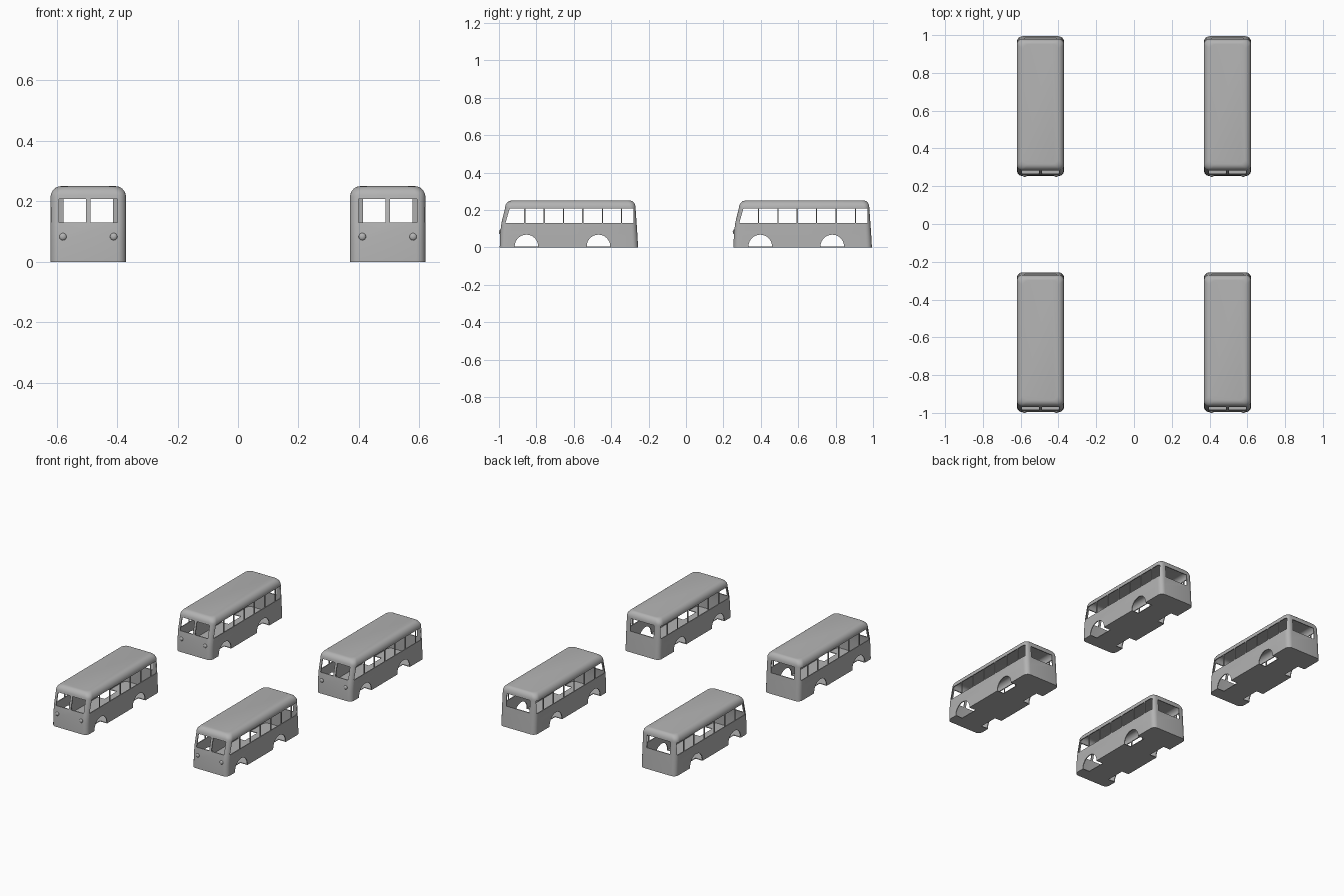
import bpy
import bmesh
import math
from mathutils import Matrix

cube = bpy.data.objects.get("Cube")
if cube:
    bpy.data.objects.remove(cube)

grey = bpy.data.materials.new("plain grey")
grey.use_nodes = True
grey.diffuse_color = (0.45, 0.45, 0.45, 1)
grey.node_tree.nodes["Principled BSDF"].inputs["Base Color"].default_value = grey.diffuse_color

HALF_WIDTH = 0.125
SILL, HEAD = 0.13, 0.208


def make_object(name, bm):
    bmesh.ops.recalc_face_normals(bm, faces=bm.faces)
    mesh = bpy.data.meshes.new(name)
    bm.to_mesh(mesh)
    bm.free()
    mesh.materials.append(grey)
    obj = bpy.data.objects.new(name, mesh)
    bpy.context.collection.objects.link(obj)
    return obj


def rounded_ring(bm, half_x, front, back, z, radius=0.03, steps=6):
    """Rounded rectangle of vertices at height z."""
    corners = [(half_x, back, 0), (-half_x, back, 1), (-half_x, front, 2), (half_x, front, 3)]
    ring = []
    for x, y, quarter in corners:
        cx = x - math.copysign(radius, x)
        cy = y - math.copysign(radius, y)
        for i in range(steps + 1):
            a = (quarter + i / steps) * math.pi / 2
            ring.append(bm.verts.new((cx + radius * math.cos(a), cy + radius * math.sin(a), z)))
    return ring


def prism(bm, outline, x0, x1):
    """Extrude a (y, z) outline across x."""
    face = bm.faces.new([bm.verts.new((x0, y, z)) for y, z in outline])
    new = bmesh.ops.extrude_face_region(bm, geom=[face])["geom"]
    bmesh.ops.translate(bm, vec=(x1 - x0, 0, 0),
                        verts=[v for v in new if isinstance(v, bmesh.types.BMVert)])


def box_outline(y0, y1, z0=SILL, z1=HEAD):
    return [(y0, z0), (y1, z0), (y1, z1), (y0, z1)]


# Body: stacked rounded sections, leaning inward, closed by a domed roof edge
bm = bmesh.new()
sections = [(0, -0.371, 0.369, 0), (0.07, -0.369, 0.365, 0),
            (SILL, -0.362, 0.361, 0), (0.212, -0.342, 0.355, 0)]
for i in range(1, 8):
    a = i / 7 * math.pi / 2
    inset = 0.034 * (1 - math.cos(a))
    sections.append((0.212 + 0.038 * math.sin(a), -0.342 + inset, 0.355 - 0.8 * inset, inset))
rings = [rounded_ring(bm, HALF_WIDTH - inset, front, back, z) for z, front, back, inset in sections]
for low, high in zip(rings, rings[1:]):
    for i in range(len(low)):
        j = (i + 1) % len(low)
        bm.faces.new((low[i], low[j], high[j], high[i]))
bm.faces.new(rings[0])
bm.faces.new(rings[-1])
body = make_object("bus_body", bm)
shell = body.modifiers.new("shell", 'SOLIDIFY')
shell.thickness = 0.006
shell.offset = -1

# Side window openings
side = bmesh.new()
posts = [-0.237, -0.133, -0.03, 0.073, 0.178, 0.281]
prism(side, [(-0.34, SILL), (posts[0] - 0.003, SILL), (posts[0] - 0.003, HEAD), (-0.318, HEAD)], -0.2, 0.2)
for start, end in zip(posts, posts[1:] + [0.348]):
    prism(side, box_outline(start + 0.003, end - 0.003), -0.2, 0.2)

# Split windscreen and single rear window
ends = bmesh.new()
for x0, x1 in ((-0.097, -0.0075), (0.0075, 0.097)):
    prism(ends, box_outline(-0.45, -0.3), x0, x1)
prism(ends, box_outline(0.32, 0.45), -0.082, 0.082)

# Wheel arches, cut only a little way under the floor
arches = bmesh.new()
for x in (-0.12, 0.12):
    for y in (-0.228, 0.157):
        bmesh.ops.create_cone(arches, cap_ends=True, segments=32, radius1=0.063, radius2=0.063, depth=0.09,
                              matrix=Matrix.Translation((x, y, 0.005)) @ Matrix.Rotation(math.pi / 2, 4, 'Y'))

cutters = []
for name, cut in (("side_cutter", side), ("end_cutter", ends), ("arch_cutter", arches)):
    cutter = make_object(name, cut)
    cutter.hide_render = True
    cutters.append(cutter)
    mod = body.modifiers.new(name, 'BOOLEAN')
    mod.operation = 'DIFFERENCE'
    mod.solver = 'EXACT'
    mod.object = cutter

# Bake the openings into the body
graph = bpy.context.evaluated_depsgraph_get()
finished = bpy.data.meshes.new_from_object(body.evaluated_get(graph))
body.modifiers.clear()
body.data = finished
for cutter in cutters:
    bpy.data.objects.remove(cutter)

# Headlights: short domed drums on the nose
bm = bmesh.new()
for x in (-0.084, 0.084):
    lamp = bmesh.ops.create_uvsphere(bm, u_segments=20, v_segments=10, radius=0.012)["verts"]
    bmesh.ops.scale(bm, vec=(1, 0.6, 1), verts=lamp)
    bmesh.ops.translate(bm, vec=(x, -0.368, 0.083), verts=lamp)
lamps = make_object("headlights", bm)

for obj in (body, lamps):
    bpy.ops.object.select_all(action='DESELECT')
    obj.select_set(True)
    bpy.context.view_layer.objects.active = obj
    bpy.ops.object.shade_smooth_by_angle(angle=math.radians(30))

# Park four identical buses in a rectangle
for part in (body, lamps):
    for x in (-0.495, 0.495):
        for y in (-0.625, 0.625):
            copy = part.copy()
            copy.location = (x, y, 0)
            bpy.context.collection.objects.link(copy)
    bpy.data.objects.remove(part)
